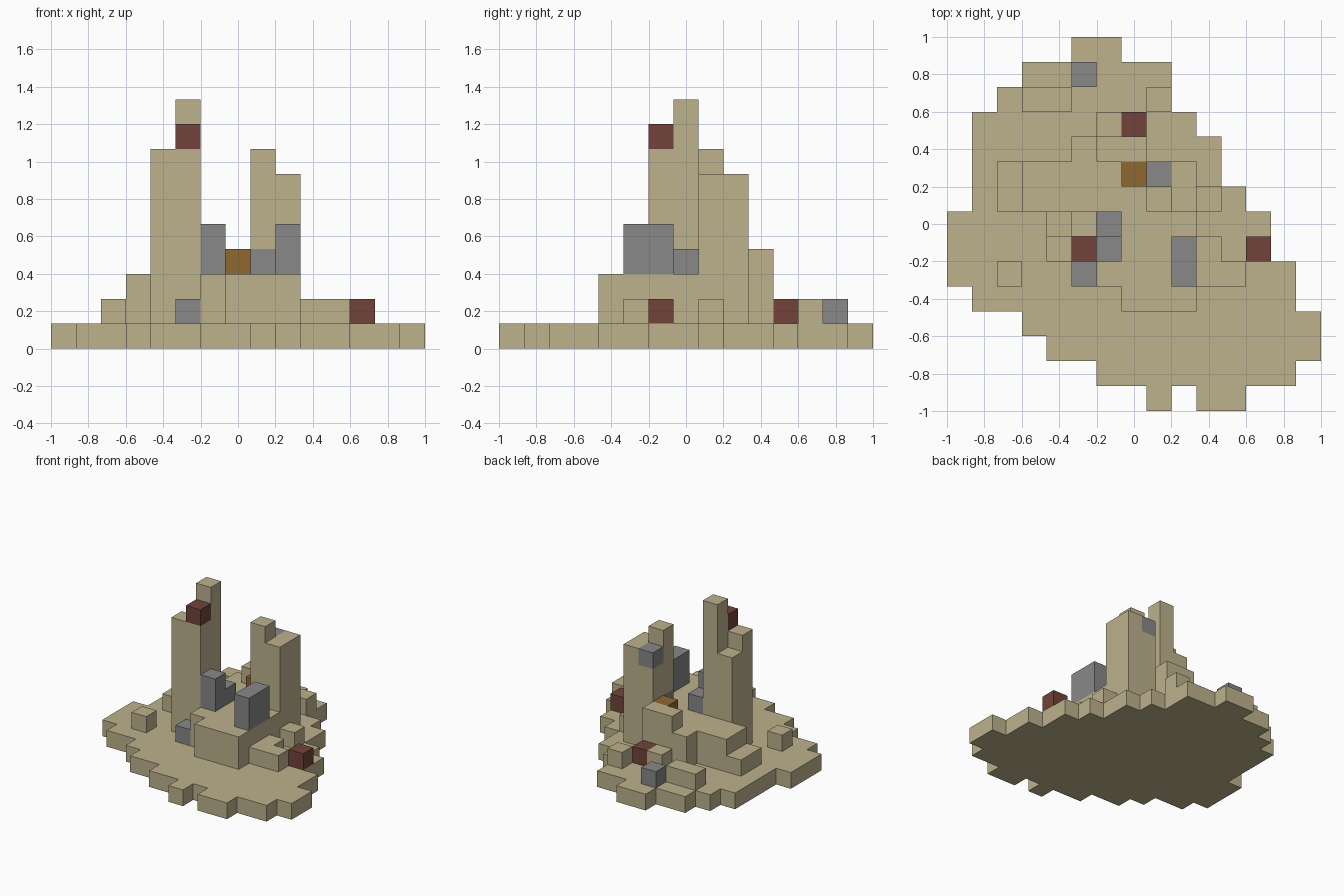
import bpy
import bmesh
from mathutils import Vector

if "Cube" in bpy.data.objects:
    bpy.data.objects.remove(bpy.data.objects["Cube"], do_unlink=True)

N = 15              # blocks along the longest side
U = 2 / N           # block size


def material(name, rgb):
    m = bpy.data.materials.new(name)
    m.use_nodes = True
    m.diffuse_color = (*rgb, 1)
    bsdf = next(n for n in m.node_tree.nodes if n.type == 'BSDF_PRINCIPLED')
    bsdf.inputs["Base Color"].default_value = (*rgb, 1)
    return m


sand = material("sandstone", (.51, .445, .266))
stone = material("grey stone", (.246, .246, .246))
rust = material("rust red", (.168, .056, .041))
ochre = material("ochre", (.275, .138, .028))


def box(x0, x1, y0, y1, z0, z1):
    """All block cells in a range; upper limits are excluded."""
    return {(x, y, z) for x in range(x0, x1)
            for y in range(y0, y1) for z in range(z0, z1)}


parts = []


def part(name, mat, *boxes):
    cells = set()
    for b in boxes:
        cells |= box(*b)
    parts.append((name, mat, cells))


# Ground slab: x span of each row, from front to back
rows = [(10, 12), (6, 14), (4, 15), (3, 15), (1, 14), (0, 14), (0, 13), (0, 13),
        (1, 12), (1, 11), (1, 11), (1, 10), (2, 9), (3, 9), (5, 7)]
part("ground_slab", sand, (8, 9, 0, 1, 0, 1),
     *[(a, b, y, y + 1, 0, 1) for y, (a, b) in enumerate(rows)])

# Accents, listed first so that they replace the sandstone they sit in
part("left_stone_block", stone, (9, 10, 5, 7, 3, 5))
part("centre_stone_block", stone, (6, 7, 6, 7, 3, 5), (6, 7, 7, 8, 3, 4))
part("front_stone", stone, (5, 6, 5, 6, 1, 2))
part("back_stone", stone, (5, 6, 13, 14, 1, 2))
part("tower_base_stone", stone, (8, 9, 8, 9, 3, 4))
part("tower_top_stone", stone, (8, 9, 9, 10, 6, 7))
part("tower_red_block", rust, (5, 6, 6, 7, 8, 9))
part("side_red_block", rust, (12, 13, 6, 7, 1, 2))
part("back_red_block", rust, (7, 8, 11, 12, 1, 2))
part("ochre_block", ochre, (7, 8, 9, 10, 3, 4))

# Raised terrace between the towers
part("terrace", sand, (7, 10, 4, 5, 1, 3), (6, 10, 5, 8, 1, 3),
     (3, 10, 8, 10, 1, 3), (5, 6, 10, 11, 1, 3))
part("terrace_back_wall", sand, (6, 8, 10, 11, 1, 4))

# Low steps around the terrace
part("right_step", sand, (2, 3, 8, 10, 1, 2))
part("left_step", sand, (10, 12, 5, 6, 1, 2), (10, 11, 6, 7, 1, 2))
part("left_back_step", sand, (10, 11, 8, 9, 1, 2))
part("back_step", sand, (6, 7, 11, 12, 1, 2))

# Loose blocks on the ground
part("right_loose_block", sand, (2, 3, 5, 6, 1, 2))
part("back_loose_block", sand, (8, 9, 12, 13, 1, 2))
part("back_long_block", sand, (3, 5, 12, 13, 1, 2))

# Towers
part("right_tower", sand, (4, 6, 6, 7, 1, 8), (4, 5, 7, 8, 1, 7), (5, 6, 7, 8, 1, 10))
part("left_tower", sand, (8, 9, 8, 9, 3, 8), (9, 10, 8, 10, 3, 7), (8, 9, 9, 10, 3, 6))

# Give each cell to one part only
owner = {}
for i, (name, mat, cells) in enumerate(parts):
    for c in cells:
        owner.setdefault(c, i)


def build(index, name, mat):
    """Join the exposed sides of a part's cells into one mesh."""
    bm = bmesh.new()
    for cell in [c for c, i in owner.items() if i == index]:
        centre = Vector(cell) + Vector((.5, .5, .5))
        for axis in range(3):
            for sign in (-1, 1):
                near = list(cell)
                near[axis] += sign
                if tuple(near) in owner:
                    continue
                n, u, v = Vector(), Vector(), Vector()
                n[axis] = sign / 2
                u[(axis + 1) % 3] = sign / 2
                v[(axis + 2) % 3] = 1 / 2
                corners = (-u - v, u - v, u + v, v - u)
                bm.faces.new([bm.verts.new((centre + n + k - Vector((N / 2, N / 2, 0))) * U)
                              for k in corners])
    bmesh.ops.remove_doubles(bm, verts=bm.verts[:], dist=U / 100)
    mesh = bpy.data.meshes.new(name)
    bm.to_mesh(mesh)
    bm.free()
    mesh.materials.append(mat)
    bpy.context.scene.collection.objects.link(bpy.data.objects.new(name, mesh))


for i, (name, mat, cells) in enumerate(parts):
    build(i, name, mat)
